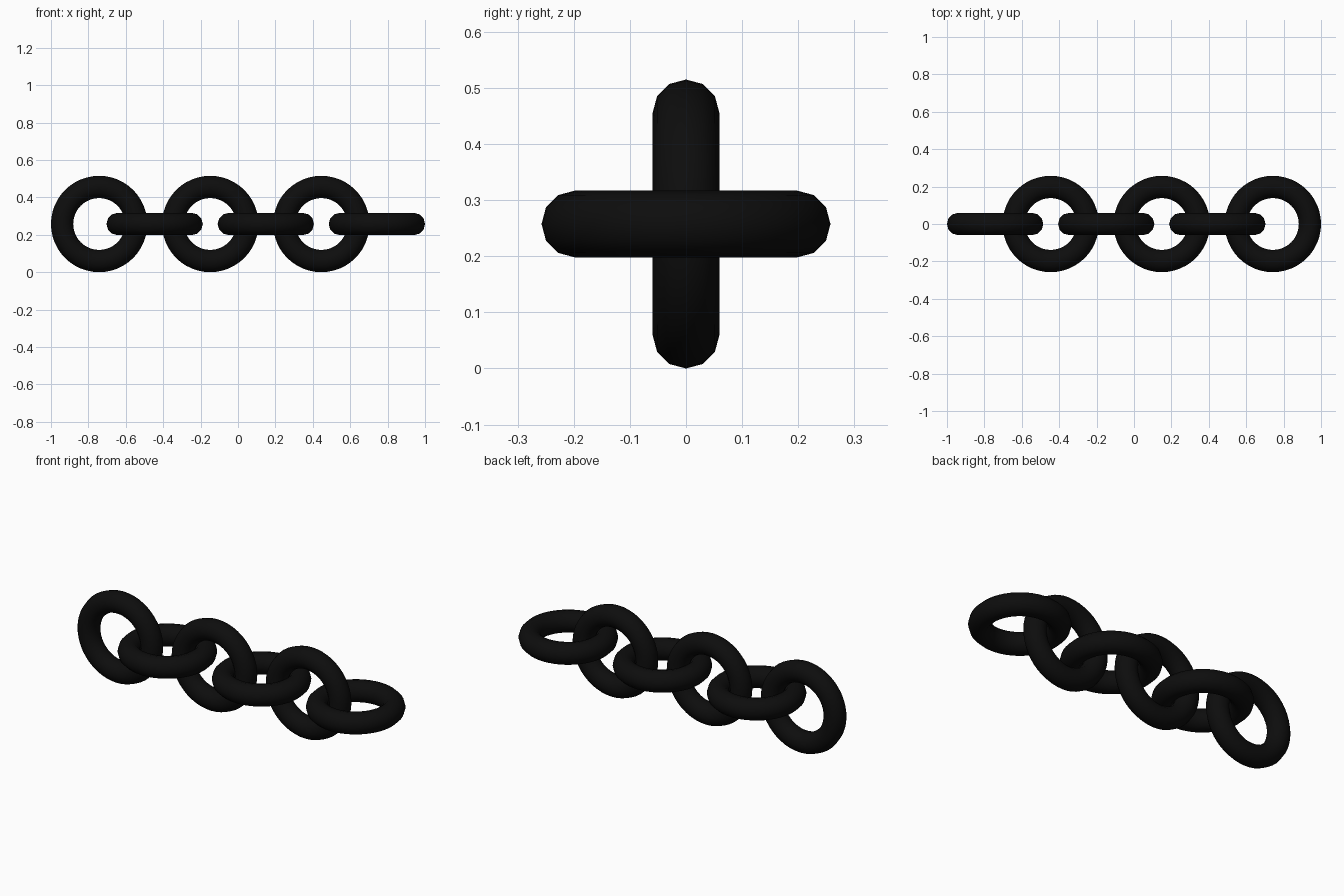
import bpy
from math import pi

if "Cube" in bpy.data.objects:
    bpy.data.objects.remove(bpy.data.objects["Cube"])

MAJOR, MINOR = 0.198, 0.0595
OUTER = MAJOR + MINOR
COUNT = 6
SPACING = 2 * (1 - OUTER) / (COUNT - 1)

# Near-black metal
black = bpy.data.materials.new("black_metal")
black.diffuse_color = (0.004, 0.004, 0.004, 1)
black.use_nodes = True
black.node_tree.nodes["Principled BSDF"].inputs["Base Color"].default_value = black.diffuse_color

# Interlocked links, alternately upright and flat
for i in range(COUNT):
    upright = i % 2 == 0
    bpy.ops.mesh.primitive_torus_add(
        major_radius=MAJOR, minor_radius=MINOR,
        major_segments=48, minor_segments=12,
        location=(-1 + OUTER + i * SPACING, 0, OUTER),
        rotation=(pi / 2 if upright else 0, 0, 0))
    link = bpy.context.object
    link.name = f"{'upright' if upright else 'flat'}_link_{i // 2 + 1}"
    link.data.materials.append(black)
    bpy.ops.object.shade_smooth()
